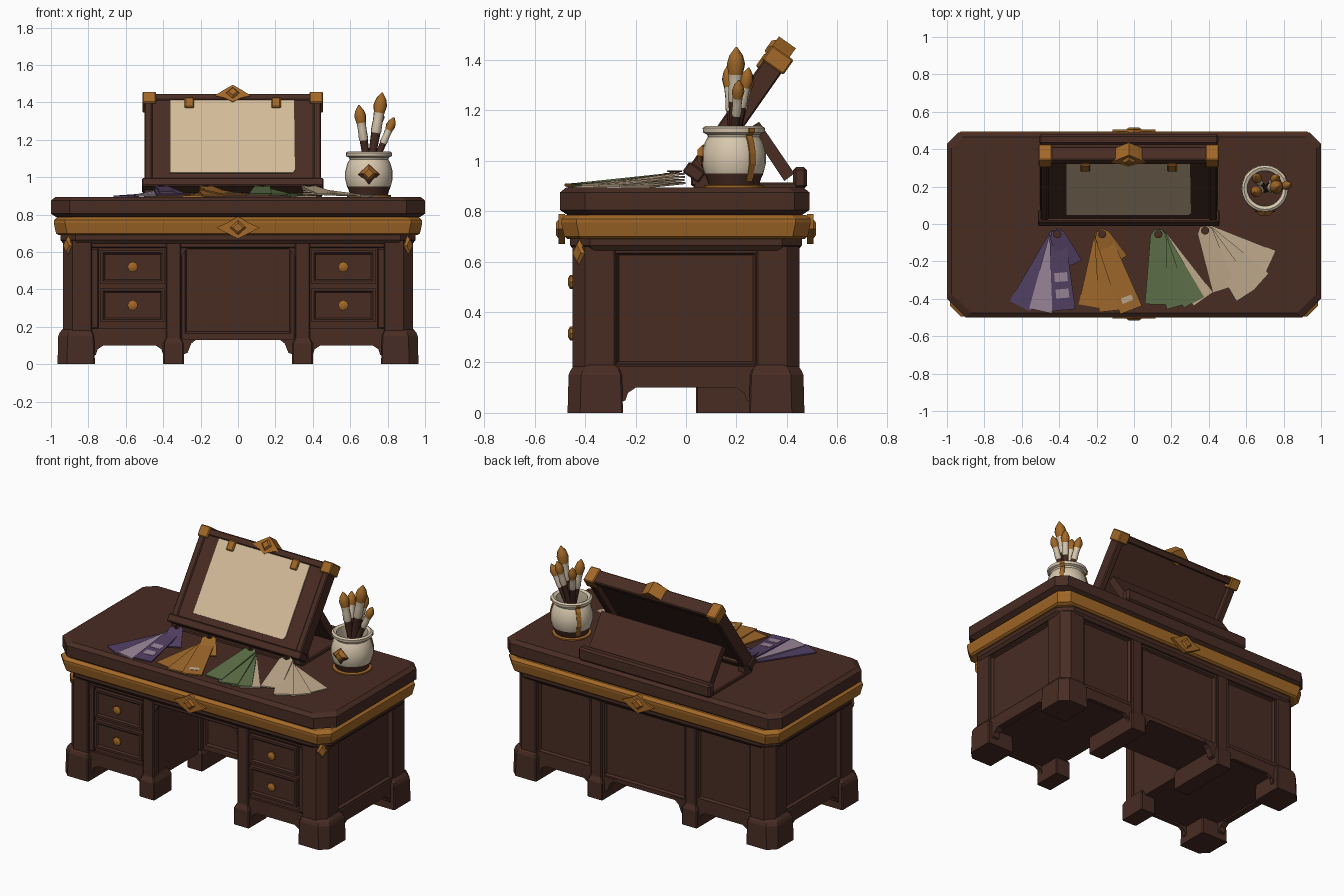
import bpy, bmesh, math
from mathutils import Matrix, Vector

if "Cube" in bpy.data.objects:
    bpy.data.objects.remove(bpy.data.objects["Cube"])

def mat(name, c):
    m = bpy.data.materials.new(name)
    m.diffuse_color = (*c, 1)
    m.use_nodes = True
    m.node_tree.nodes["Principled BSDF"].inputs["Base Color"].default_value = m.diffuse_color
    return m

WOOD = mat("dark wood", (0.064, 0.025, 0.0165))
GOLD = mat("aged gold", (0.36, 0.138, 0.02))
PAPER = mat("parchment", (0.66, 0.50, 0.32))
CERAMIC = mat("ceramic cream", (0.68, 0.57, 0.42))
PURPLE = mat("purple card", (0.088, 0.052, 0.13))
LILAC = mat("lilac card", (0.33, 0.24, 0.32))
GREEN = mat("green card", (0.115, 0.17, 0.068))
TAN = mat("tan card", (0.54, 0.41, 0.27))
OCHRE = mat("ochre card", (0.36, 0.145, 0.025))

def finish(name, bm, mats, M=None, smooth=False):
    bmesh.ops.recalc_face_normals(bm, faces=bm.faces)
    me = bpy.data.meshes.new(name)
    bm.to_mesh(me)
    bm.free()
    ob = bpy.data.objects.new(name, me)
    bpy.context.collection.objects.link(ob)
    for m in mats if isinstance(mats, (list, tuple)) else [mats]:
        me.materials.append(m)
    if M is not None:
        ob.matrix_world = M
    if smooth:
        bpy.ops.object.select_all(action='DESELECT')
        ob.select_set(True)
        bpy.context.view_layer.objects.active = ob
        bpy.ops.object.shade_smooth_by_angle(angle=math.radians(40))
    return ob

def loft(name, rings, m, M=None):
    """Closed solid through rings of equal point count."""
    bm = bmesh.new()
    vs = [[bm.verts.new(p) for p in r] for r in rings]
    n = len(vs[0])
    for a, b in zip(vs, vs[1:]):
        for i in range(n):
            bm.faces.new((a[i], a[(i + 1) % n], b[(i + 1) % n], b[i]))
    bm.faces.new(vs[0])
    bm.faces.new(vs[-1])
    return finish(name, bm, m, M)

def prism(name, pts, axis, lo, hi, m, M=None):
    put = {'x': lambda p, h: (h, p[0], p[1]), 'y': lambda p, h: (p[0], h, p[1]),
           'z': lambda p, h: (p[0], p[1], h)}[axis]
    return loft(name, [[put(p, h) for p in pts] for h in (lo, hi)], m, M)

def box(name, x, y, z, m, M=None, bevel=0.006):
    x, y = sorted(x), sorted(y)
    ob = prism(name, [(x[0], y[0]), (x[1], y[0]), (x[1], y[1]), (x[0], y[1])], 'z', z[0], z[1], m, M)
    if bevel:
        b = ob.modifiers.new("edge", 'BEVEL')
        b.width, b.segments = bevel, 1
    return ob

def octo(name, x, y, levels, ch, m):
    """Rectangle with cut corners, stacked as (z, inset) levels."""
    x, y = sorted(x), sorted(y)
    rings = []
    for z, i in levels:
        a, b, c, d = x[0] + i, x[1] - i, y[0] + i, y[1] - i
        p, q, r, s = ch
        rings.append([(a + p, c, z), (b - q, c, z), (b, c + q, z), (b, d - r, z),
                      (b - r, d, z), (a + s, d, z), (a, d - s, z), (a, c + p, z)])
    return loft(name, rings, m)

def panel(name, x, y, z, normal, t, depth, m=WOOD):
    """Box whose face towards normal has a sunk field."""
    x, y = sorted(x), sorted(y)
    bm = bmesh.new()
    bmesh.ops.create_cube(bm, size=1)
    bmesh.ops.transform(bm, matrix=Matrix.Translation((sum(x) / 2, sum(y) / 2, sum(z) / 2)) @
                        Matrix.Diagonal((x[1] - x[0], y[1] - y[0], z[1] - z[0], 1)), verts=bm.verts)
    bm.normal_update()
    f = [f for f in bm.faces if f.normal.dot(Vector(normal)) > 0.9]
    bmesh.ops.inset_region(bm, faces=f, thickness=t, depth=0)
    bmesh.ops.inset_region(bm, faces=f, thickness=0.012, depth=depth)
    return finish(name, bm, m)

def diamond(name, pos, w, h, d, normal, M=None, m=GOLD):
    n = Vector(normal).normalized()
    up = Vector((0, 0, 1)) if abs(n.z) < 0.9 else Vector((0, 1, 0))
    R = Matrix((up.cross(n), up, n)).transposed().to_4x4()
    bm = bmesh.new()
    bmesh.ops.create_cone(bm, cap_ends=True, segments=4, radius1=1, radius2=0.55, depth=1)
    bmesh.ops.transform(bm, matrix=Matrix.Translation(pos) @ R @
                        Matrix.Diagonal((w / 2, h / 2, d, 1)), verts=bm.verts)
    return finish(name, bm, m, M)

def lathe(name, prof, mats, M, n=20):
    """prof: (radius, z, material of the band above)."""
    bm = bmesh.new()
    rings = [[bm.verts.new((r * math.cos(2 * math.pi * i / n), r * math.sin(2 * math.pi * i / n), z))
              for i in range(n)] for r, z, _ in prof]
    for k, (a, b) in enumerate(zip(rings, rings[1:])):
        for i in range(n):
            bm.faces.new((a[i], a[(i + 1) % n], b[(i + 1) % n], b[i])).material_index = prof[k][2]
    bm.faces.new(rings[0])
    bm.faces.new(rings[-1]).material_index = prof[-1][2]
    return finish(name, bm, mats, M, True)

# Desk top, gold band and its rosettes
octo("desk_top", (-1, 1), (-.5, .49), [(.785, .03), (.805, 0), (.875, 0), (.895, .025)], (.1, .1, .06, .06), WOOD)
octo("gold_band", (-.985, .985), (-.495, .495), [(.69, .025), (.70, .012), (.755, 0), (.77, 0), (.786, .02)],
     (.06,) * 4, GOLD)
octo("band_support", (-.95, .95), (-.46, .46), [(.645, .015), (.665, 0), (.70, 0)], (.08,) * 4, WOOD)
for s in (-1, 1):
    wing = [(-.115, .73), (-.06, .755), (0, .79), (.06, .755), (.115, .73), (.06, .70), (0, .67), (-.06, .70)]
    prism("rosette_plate", wing, 'y', s * .48, s * .505, GOLD)
    diamond("rosette_gem", (0, s * .508, .73), .10, .09, .016, (0, s, 0))

# Pedestals, pilasters, feet, drawers
def apron(name, a, b, top, bot, axis, lo, hi):
    a, b = sorted((a, b))
    pts = [(a, top), (b, top), (b, .04), (b - .02, .05), (b - .03, .08), (b - .06, bot),
           (a + .06, bot), (a + .03, .08), (a + .02, .05), (a, .04)]
    prism(name, pts, axis, lo, hi, WOOD)

for s in (-1, 1):
    box("pedestal", (s * .32, s * .905), (-.42, .42), (.11, .70), WOOD, bevel=0)
    panel("side_panel", (s * .90, s * .925), (-.30, .30), (.17, .66), (s, 0, 0), .035, -.018)
    box("side_base_rail", (s * .90, s * .935), (-.28, .28), (.12, .19), WOOD)
    apron("side_apron", -.26, .26, .13, .10, 'x', s * .89, s * .935)
    for t in (-1, 1):
        ch = [.05 if (i in (1, 2)) == (s > 0) and (i in (2, 3)) == (t > 0) else .006 for i in range(4)]
        octo("corner_pilaster", (s * .78, s * .935), (t * .28, t * .45), [(.15, 0), (.66, 0)], ch, WOOD)
        octo("corner_foot", (s * .765, s * .965), (t * .25, t * .47),
             [(0, 0), (.15, .004), (.17, .012), (.19, .03)], ch, WOOD)
        octo("inner_pilaster", (s * .305, s * .385), (t * .38, t * .445), [(.13, 0), (.66, 0)], (.006,) * 4, WOOD)
        octo("inner_foot", (s * .29, s * .40), ((-.46, -.27) if t < 0 else (.04, .46)),
             [(0, 0), (.11, 0), (.15, .02)], (.006,) * 4, WOOD)
        apron("pedestal_apron", s * .38, s * .78, .19, .10, 'y', t * .41, t * .435)
    diamond("corner_diamond", (s * .911, -.426, .635), .085, .12, .022, (s, -1, 0))
    # front drawers with round knobs
    box("drawer_top_rail", (s * .38, s * .79), (-.435, -.41), (.62, .66), WOOD)
    box("drawer_side_stile", (s * .745, s * .79), (-.435, -.41), (.19, .62), WOOD)
    for z0, z1 in ((.225, .405), (.43, .61)):
        panel("drawer_front", (s * .392, s * .735), (-.445, -.41), (z0, z1), (0, -1, 0), .02, -.01)
        knob = Matrix.Translation((s * .563, -.43, (z0 + z1) / 2)) @ Matrix.Rotation(math.pi / 2, 4, 'X')
        lathe("drawer_knob", [(.013, 0, 0), (.013, .015, 0), (.028, .02, 0), (.028, .03, 0), (.014, .038, 0)],
              GOLD, knob, 8)
    panel("back_side_panel", (s * .375, s * .79), (.41, .437), (.17, .66), (0, 1, 0), .03, -.016)

# Knee space: solid middle section with fields on both faces, ceiling and lower edge
panel("knee_wall_front", (-.32, .32), (.07, .25), (.13, .66), (0, -1, 0), .05, -.014)
panel("knee_wall_back", (-.32, .32), (.25, .432), (.13, .66), (0, 1, 0), .04, -.016)
box("knee_ceiling", (-.33, .33), (-.42, .42), (.64, .70), WOOD, bevel=0)
box("knee_front_rail", (-.31, .31), (-.44, -.40), (.62, .68), WOOD)
for s in (-1, 1):
    prism("knee_bracket", [(s * .31, .63), (s * .25, .63), (s * .28, .61), (s * .31, .56)], 'y', -.435, -.41, WOOD)
    prism("knee_foot_bracket", [(s * .30, .15), (s * .20, .15), (s * .25, .11), (s * .27, .06), (s * .30, .05)],
          'y', .39, .435, WOOD)
    box("knee_inner_post", (s * .30, s * .33), (.045, .08), (.13, .65), WOOD)

# Table easel: base tray, tilted board and rear support
CX = -.028
box("easel_base", (CX - .475, CX + .475), (.03, .47), (.885, .915), WOOD)
box("easel_back_lip", (CX - .48, CX + .48), (.425, .48), (.89, .975), WOOD, bevel=.012)
prism("easel_support", [(.25, 1.13), (.29, 1.155), (.43, .95), (.39, .92)], 'x', CX - .44, CX + .44, WOOD)
E = Matrix.Translation((CX, .02, .975)) @ Matrix.Rotation(math.radians(55), 4, 'X')
box("easel_board", (-.46, .46), (0, .56), (-.04, 0), WOOD, E)
for s in (-1, 1):
    box("board_side_rim", (s * .43, s * .472), (0, .57), (-.08, .008), WOOD, E)
    box("board_corner", (s * .41, s * .482), (.51, .582), (-.09, .014), GOLD, E)
    box("paper_clip", (s * .232 - .025, s * .232 + .025), (.475, .54), (0, .02), GOLD, E)
    box("easel_foot_block", (CX + s * .42, CX + s * .475), (.02, .10), (.90, .96), WOOD)
box("board_top_rim", (-.45, .45), (.53, .573), (-.08, .008), WOOD, E)
box("board_ledge", (-.485, .485), (-.035, .015), (-.06, .018), WOOD, E)
prism("paper_sheet", [(-.335, .055), (.32, .055), (.335, .075), (.33, .53), (-.335, .53)], 'z', 0, .008, PAPER, E)
prism("board_crest", [(-.095, .555), (-.05, .59), (0, .625), (.05, .59), (.095, .555), (.045, .54), (0, .515),
                      (-.045, .54)], 'z', -.07, .012, GOLD, E)
diamond("crest_gem", (0, .572, .016), .085, .085, .02, (0, 0, 1), E)

# Brush pot
P = Matrix.Translation((.70, .19, 0))
lathe("brush_pot", [(.118, .89, 2), (.118, .903, 2), (.10, .906, 1), (.108, .93, 1), (.117, .95, 0), (.127, .99, 0),
                    (.127, 1.03, 0), (.115, 1.075, 0), (.103, 1.095, 0), (.107, 1.105, 0), (.122, 1.112, 0),
                    (.124, 1.13, 0), (.112, 1.138, 0), (.095, 1.13, 0), (.092, 1.09, 0), (.10, 1.03, 1)],
      [CERAMIC, WOOD, GOLD], P, 24)
diamond("pot_diamond_back", (.70, .064, 1.015), .12, .11, .012, (0, -1, 0), m=WOOD)
diamond("pot_diamond", (.70, .056, 1.02), .09, .09, .02, (0, -1, 0))
for ang in (35, 145):
    M = P @ Matrix.Rotation(math.radians(ang), 4, 'Z')
    prism("pot_strap", [(.108, .92), (.131, .99), (.131, 1.03), (.119, 1.08), (.107, 1.10), (.127, 1.115),
                        (.127, 1.13), (.10, 1.13), (.10, .93)], 'y', -.014, .014, GOLD, M)

# Brushes leaning outwards from the pot
for tip, w in (((.645, .17, 1.385), 1), ((.772, .20, 1.452), 1.15), ((.835, .21, 1.32), .8),
               ((.65, .255, 1.36), .85), ((.765, .25, 1.37), .85)):
    tip = Vector(tip)
    root = Vector((.70 + (tip.x - .70) * -.1, .19 + (tip.y - .19) * -.3, .97))
    d = tip - root
    L = d.length
    M = Matrix.Translation(root) @ d.to_track_quat('Z', 'Y').to_matrix().to_4x4()
    lathe("brush", [(.014, 0, 0), (.022 * w, L - .19 * w, 1), (.025 * w, L - .18 * w, 1), (.023 * w, L - .13 * w, 1),
                    (.025 * w, L - .095 * w, 2), (.032 * w, L - .06 * w, 2), (.024 * w, L - .03 * w, 2),
                    (.003, L, 2)], [WOOD, CERAMIC, GOLD], M, 10)

# Fans of colour cards, each held by a ring
def card(name, pivot, end, layer, m):
    p, e = Vector(pivot), Vector(end)
    d = (e - p).normalized()
    n = Vector((-d.y, d.x))
    pts = [(p - d * .03 + n * .02, 0), (p + n * .042, 0), (e + n * .062, 1), (e - n * .062, 1),
           (p - n * .042, 0), (p - d * .03 - n * .02, 0)]
    z = (.908 + .012 * layer, .893 + .004 * layer)
    loft(name, [[(q.x, q.y, z[k] + h) for q, k in pts] for h in (0, .008)], m)

def swatch(name, pivot, end, layer, f0, f1, w, m):
    """Thin painted plate on a card, between two fractions of its length."""
    p, e = Vector(pivot), Vector(end)
    n = Vector((p.y - e.y, e.x - p.x)).normalized() * w
    z = lambda f: .9165 + .012 * layer - f * (.015 + .008 * layer)
    c = [(p.lerp(e, f) + n * k, z(f)) for f, k in ((f0, 1), (f1, 1), (f1, -1), (f0, -1))]
    loft(name, [[(q.x, q.y, h + t) for q, h in c] for t in (-.002, .0015)], m)

fans = [("purple", (-.41, -.06), [(-.61, -.44, PURPLE), (-.50, -.465, LILAC), (-.375, -.46, PURPLE),
                                  (-.335, -.22, PURPLE)]),
        ("ochre", (-.17, -.06), [(-.235, -.44, OCHRE), (-.125, -.465, OCHRE), (-.015, -.46, OCHRE),
                                 (-.09, -.20, OCHRE)]),
        ("green", (.13, -.06), [(.37, -.40, TAN), (.32, -.42, GREEN), (.235, -.44, GREEN), (.12, -.43, GREEN)]),
        ("tan", (.38, -.04), [(.73, -.20, TAN), (.68, -.31, TAN), (.60, -.38, TAN), (.48, -.35, TAN)])]
for label, piv, ends in fans:
    for i, (x, y, m) in enumerate(ends):
        card(label + "_card", piv, (x, y), i, m)
    ring = Matrix.Translation((piv[0], piv[1] + .005, .955))
    lathe(label + "_card_ring", [(.018, 0, 0), (.022, .006, 0), (.010, .007, 0), (.010, -.006, 0)], WOOD, ring, 10)
for f0, f1 in ((.50, .62), (.72, .84)):
    swatch("lilac_swatch", (-.41, -.06), (-.375, -.46), 2, f0, f1, .035, LILAC)
swatch("pale_swatch", (-.17, -.06), (-.015, -.46), 2, .82, .89, .03, TAN)
